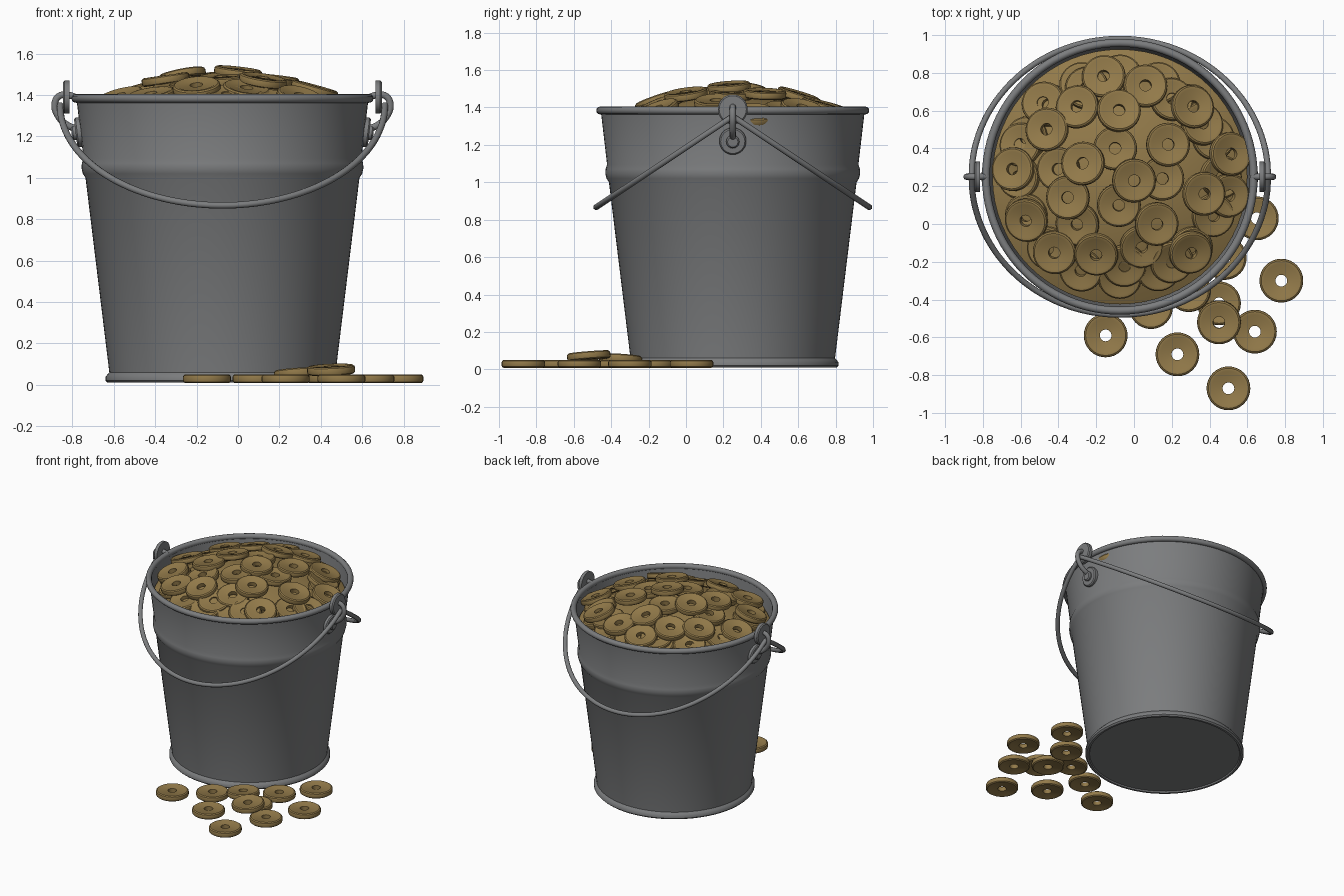
import bpy, bmesh, math, random
from mathutils import Vector, Matrix

if "Cube" in bpy.data.objects:
    bpy.data.objects.remove(bpy.data.objects["Cube"])

random.seed(4)
CX, CY = -0.075, 0.25          # bucket axis


def material(name, rgb):
    m = bpy.data.materials.new(name)
    m.diffuse_color = (*rgb, 1)
    m.use_nodes = True
    m.node_tree.nodes["Principled BSDF"].inputs["Base Color"].default_value = m.diffuse_color
    return m


STEEL = material("steel grey", (0.20, 0.205, 0.21))
BRASS = material("old brass", (0.29, 0.195, 0.068))


def add(name, mesh, mat, matrix=Matrix(), angle=40):
    mesh.materials.clear()
    mesh.materials.append(mat)
    mesh.shade_smooth()
    mesh.set_sharp_from_angle(angle=math.radians(angle))
    ob = bpy.data.objects.new(name, mesh)
    ob.matrix_world = matrix
    bpy.context.collection.objects.link(ob)
    return ob


def lathe(name, profile, steps, closed):
    """Spin an (r, z) profile round the z axis."""
    bm = bmesh.new()
    rings = []
    for i in range(steps):
        a = 2 * math.pi * i / steps
        rings.append([bm.verts.new((r * math.cos(a), r * math.sin(a), z)) for r, z in profile])
    n = len(profile)
    for i in range(steps):
        a, b = rings[i], rings[(i + 1) % steps]
        for j in range(n if closed else n - 1):
            k = (j + 1) % n
            bm.faces.new((a[j], b[j], b[k], a[k]))
    bmesh.ops.remove_doubles(bm, verts=bm.verts, dist=1e-5)
    bmesh.ops.recalc_face_normals(bm, faces=bm.faces)
    mesh = bpy.data.meshes.new(name)
    bm.to_mesh(mesh)
    bm.free()
    return mesh


def tube(name, points, radius, mat):
    """Round wire along a smooth path."""
    cu = bpy.data.curves.new(name, 'CURVE')
    cu.dimensions = '3D'
    cu.bevel_depth = radius
    cu.bevel_resolution = 3
    cu.use_fill_caps = True
    cu.resolution_u = 6
    sp = cu.splines.new('BEZIER')
    sp.bezier_points.add(len(points) - 1)
    for bp, p in zip(sp.bezier_points, points):
        bp.co = p
        bp.handle_left_type = bp.handle_right_type = 'AUTO'
    tmp = bpy.data.objects.new(name + "_path", cu)
    bpy.context.collection.objects.link(tmp)
    mesh = bpy.data.meshes.new_from_object(tmp.evaluated_get(bpy.context.evaluated_depsgraph_get()))
    bpy.data.objects.remove(tmp)
    return add(name, mesh, mat)


axis = Matrix.Translation((CX, CY, 0))

# Bucket wall, with foot bead, raised band and inner side
wall = [(0, 0.02), (0.535, 0.02), (0.54, 0.01), (0.555, 0.01), (0.565, 0.02), (0.565, 0.038),
        (0.556, 0.05), (0.547, 0.06), (0.662, 1.0), (0.675, 1.02), (0.681, 1.045), (0.680, 1.07),
        (0.672, 1.095), (0.706, 1.385), (0.694, 1.385), (0.655, 1.05), (0.53, 0.04), (0, 0.04)]
add("bucket_wall", lathe("bucket_wall", wall, 96, False), STEEL, axis)

# Rolled rim
rim = [(0.709 + 0.021 * math.cos(t * math.pi / 6), 1.384 + 0.021 * math.sin(t * math.pi / 6))
       for t in range(12)]
add("rolled_rim", lathe("rolled_rim", rim, 96, True), STEEL, axis)


# Ears, rivet bosses and hooks on both sides
def disc(name, radius, thick, matrix):
    prof = [(0, -thick / 2), (radius, -thick / 2), (radius, thick / 4),
            (radius - thick / 4, thick / 2), (0, thick / 2)]
    add(name, lathe(name, prof, 32, False), STEEL, matrix)


for side, s in (("right", 1), ("left", -1)):
    face_out = Matrix.Rotation(s * math.pi / 2, 4, 'Y')
    tilt = Matrix.Rotation(s * 0.12, 4, 'Y')
    disc(side + "_ear", 0.08, 0.03, Matrix.Translation((CX + s * 0.755, CY, 1.39)) @ face_out)
    boss = Matrix.Translation((CX + s * 0.695, CY, 1.22)) @ tilt @ face_out
    disc(side + "_boss", 0.072, 0.03, boss)
    disc(side + "_rivet", 0.035, 0.03, boss @ Matrix.Translation((0, 0, 0.02)))
    hook = [(0.70, 1.235), (0.75, 1.255), (0.795, 1.30), (0.811, 1.355), (0.79, 1.395),
            (0.745, 1.40), (0.70, 1.385)]
    tube(side + "_hook", [(CX + s * x, CY, z) for x, z in hook], 0.017, STEEL)

# Two bail handles, hanging to the front and to the back
for side, s in (("front", -1), ("back", 1)):
    arc = []
    for i in range(25):
        t = math.pi * i / 24
        arc.append((CX + 0.785 * math.cos(t), CY + s * 0.73 * math.sin(t),
                    1.352 - 0.485 * math.sin(t)))
    tube(side + "_handle", arc, 0.016, STEEL)


# Heap: filling surface under the loose coins
def heap(r):
    return 1.512 - 0.42 * r * r


fill = [(0, heap(0) - 0.05)] + [(r, heap(r) - 0.05) for r in (0.15, 0.3, 0.45, 0.58, 0.675)]
add("heap_fill", lathe("heap_fill", fill + [(0.66, 1.2), (0, 1.2)], 64, False), BRASS, axis)

# Coin with a hole and a raised edge
half = [(0.031, 0.016), (0.036, 0.018), (0.088, 0.018), (0.094, 0.021), (0.106, 0.021),
        (0.114, 0.015), (0.116, 0.008)]
coin_mesh = lathe("coin", half + [(r, -z) for r, z in reversed(half)], 32, True)


def coin(name, x, y, z, normal=(0, 0, 1)):
    rot = Vector((0, 0, 1)).rotation_difference(Vector(normal)).to_matrix().to_4x4()
    add(name, coin_mesh, BRASS, Matrix.Translation((x, y, z)) @ rot, 35)


def heap_coin(name, x, y, drop, jitter):
    dx, dy = x - CX, y - CY
    n = (0.7 * dx + random.uniform(-jitter, jitter), 0.7 * dy + random.uniform(-jitter, jitter), 1)
    coin(name, x, y, heap(math.hypot(dx, dy)) - drop, n)


upper = [(-.16, .78), (.06, .73), (-.3, .62), (-.08, .6), (.31, .62), (-.46, .5), (.18, .42),
         (-.27, .32), (-.64, .29), (0, .23), (.37, .16), (-.35, .14), (-.57, .02), (.12, 0),
         (-.2, -.16), (.3, -.15), (-.42, -.15), (.51, .37)]
lower = [(-.48, .64), (.36, .53), (-.1, .4), (.5, .15), (-.08, .1), (.04, -.12), (.15, .24),
         (-.4, .29), (.2, -.2), (-.05, -.22), (-.3, 0), (.2, .66), (-.6, .42), (-.25, .72)]
for i, (x, y) in enumerate(upper):
    heap_coin(f"heap_coin_upper_{i}", x, y, 0.0, 0.1)
for i, (x, y) in enumerate(lower):
    heap_coin(f"heap_coin_lower_{i}", x, y, 0.027, 0.08)
for i in range(16):
    a = 2 * math.pi * i / 16
    heap_coin(f"heap_coin_edge_{i}", CX + 0.535 * math.cos(a), CY + 0.535 * math.sin(a), 0.04, 0.06)

# Coins spilled on the ground, two of them lying on others
spilled = [(.78, -.3), (.64, -.57), (.23, -.69), (.5, -.87), (-.15, -.59), (.09, -.44),
           (.65, .03), (.48, -.18), (.45, -.42)]
for i, (x, y) in enumerate(spilled):
    coin(f"spilled_coin_{i}", x, y, 0.029)
coin("spilled_coin_stacked", .29, -.35, 0.055, (-0.07, 0.06, 1))
coin("spilled_coin_tilted", .45, -.52, 0.072, (-0.04, -0.08, 1))
